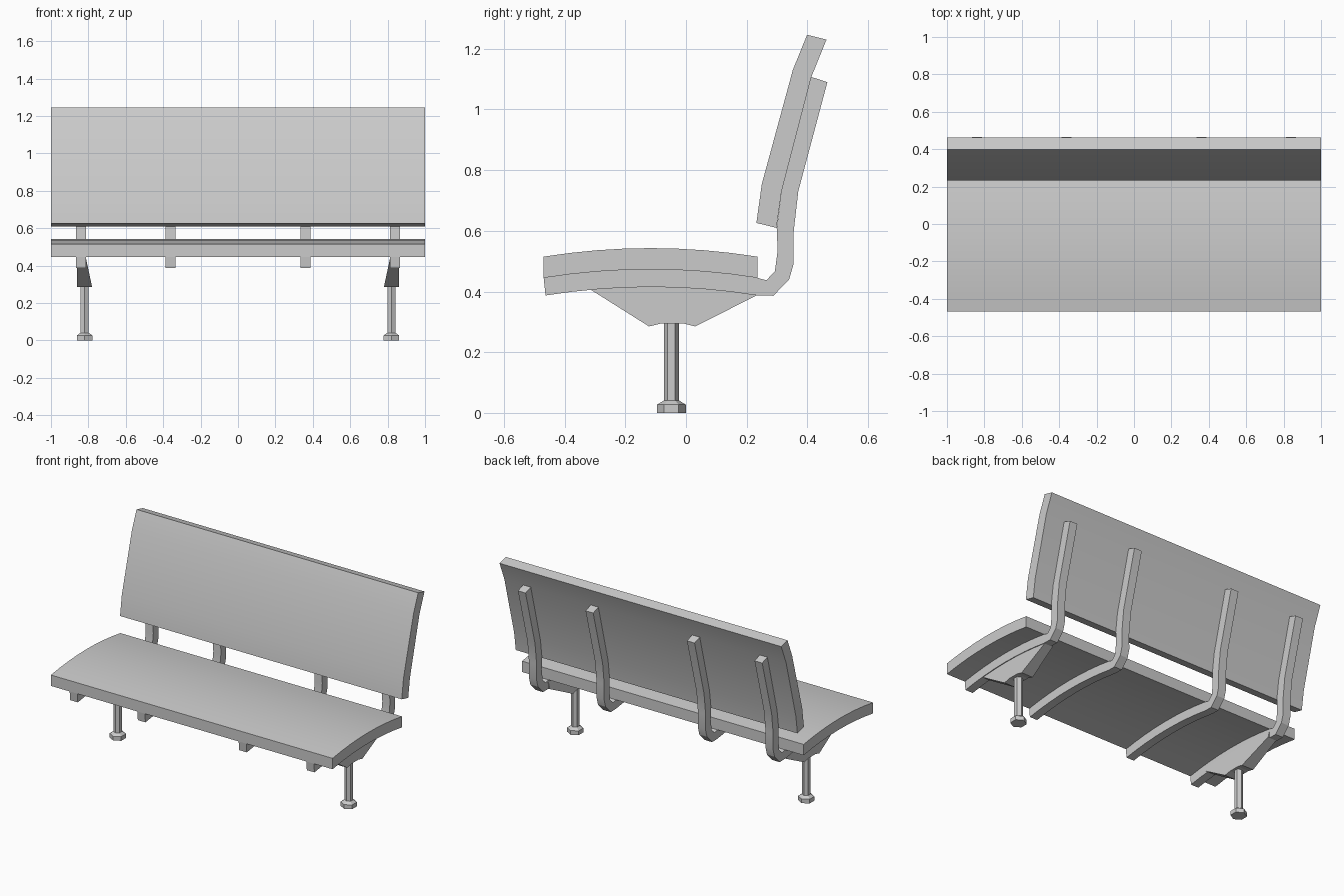
import bpy, bmesh, math

if "Cube" in bpy.data.objects:
    bpy.data.objects.remove(bpy.data.objects["Cube"])


def finish(name, bm, smooth=30):
    bmesh.ops.recalc_face_normals(bm, faces=bm.faces)
    me = bpy.data.meshes.new(name)
    bm.to_mesh(me)
    bm.free()
    ob = bpy.data.objects.new(name, me)
    bpy.context.collection.objects.link(ob)
    if smooth:
        bpy.ops.object.select_all(action='DESELECT')
        ob.select_set(True)
        bpy.context.view_layer.objects.active = ob
        bpy.ops.object.shade_smooth_by_angle(angle=math.radians(smooth))
    return ob


def strip(name, upper, lower, x0, x1, smooth=30):
    """Extrude a band between two matching (y, z) edge lines along x.
    x0 and x1 may be functions of z."""
    bm = bmesh.new()
    fx = [x if callable(x) else (lambda z, x=x: x) for x in (x0, x1)]
    rows = [[[bm.verts.new((f(z), y, z)) for y, z in line] for line in (upper, lower)] for f in fx]
    (ua, la), (ub, lb) = rows
    n = len(upper)
    for i in range(n - 1):
        j = i + 1
        for quad in ((ua[i], ua[j], ub[j], ub[i]), (la[i], la[j], lb[j], lb[i]),
                     (ua[i], ua[j], la[j], la[i]), (ub[i], ub[j], lb[j], lb[i])):
            bm.faces.new(quad)
    for i in (0, n - 1):
        bm.faces.new((ua[i], ub[i], lb[i], la[i]))
    return finish(name, bm, smooth)


def hex_turned(name, rings, x, y):
    """Stack of hexagonal rings (radius, z) with corners towards +-y."""
    bm = bmesh.new()
    loops = [[bm.verts.new((x + r * math.sin(k * math.pi / 3), y + r * math.cos(k * math.pi / 3), z))
              for k in range(6)] for r, z in rings]
    for a, b in zip(loops, loops[1:]):
        for k in range(6):
            bm.faces.new((a[k], a[(k + 1) % 6], b[(k + 1) % 6], b[k]))
    bm.faces.new(loops[0])
    bm.faces.new(loops[-1])
    return finish(name, bm, 0)


# Curved seat slab
def arch(y, peak):
    return peak - 0.028 * ((y + 0.117) / 0.352) ** 2


ys = [-0.469 + 0.704 * i / 8 for i in range(9)]
strip("seat", [(y, arch(y, 0.543)) for y in ys], [(y, arch(y, 0.473)) for y in ys], -1, 1)

# Bent backrest
rear = [(0.298, 0.61), (0.315, 0.73), (0.413, 1.107), (0.463, 1.23)]
strip("backrest", [(0.232, 0.626), (0.25, 0.755), (0.352, 1.13), (0.399, 1.246)], rear, -1, 1)

# Four bent support bars running under the seat and up the back
inner = [(y, arch(y, 0.473)) for y in ys]
outer = [(-0.463 + 0.698 * i / 8, arch(ys[i], 0.413) + 0.002) for i in range(9)]
inner += [(0.265, 0.437), (0.293, 0.467), (0.302, 0.535), (0.299, 0.61), (0.315, 0.73), (0.413, 1.107)]
outer += [(0.288, 0.386), (0.34, 0.44), (0.355, 0.492), (0.354, 0.59), (0.37, 0.73), (0.466, 1.09)]
for i, x in enumerate((-0.84, -0.36, 0.36, 0.84)):
    strip(f"support_bar_{i + 1}", inner, outer, x - 0.027, x + 0.027, 25)

# Leg brackets, posts and feet on both sides
top = [(-0.365, 0.438), (-0.117, 0.45), (0.03, 0.45), (0.235, 0.435), (0.236, 0.43)]
bottom = [(-0.122, 0.285), (-0.08, 0.295), (-0.01, 0.295), (0.03, 0.285), (0.235, 0.388)]
for side, s in (("left", -1), ("right", 1)):
    strip(f"{side}_bracket", top, bottom, s * 0.862,
          lambda z, s=s: s * (0.78 + 0.033 * (z - 0.285) / 0.155), 0)
    hex_turned(f"{side}_leg", [(0.0475, 0), (0.0475, 0.027), (0.025, 0.041), (0.025, 0.297)],
               s * 0.82, -0.048)
